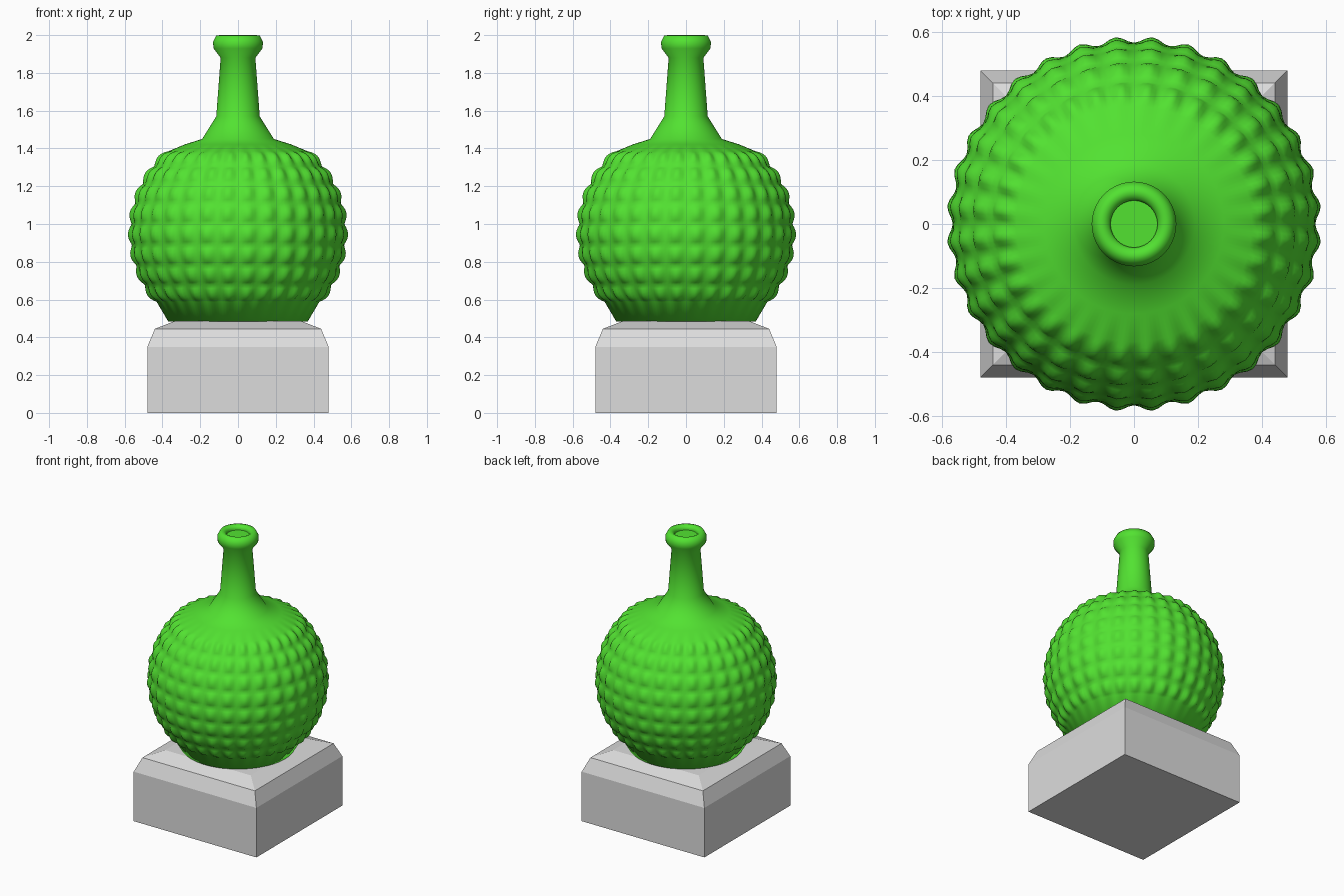
import bpy, bmesh, math

if "Cube" in bpy.data.objects:
    bpy.data.objects.remove(bpy.data.objects["Cube"])


def material(name, rgb):
    m = bpy.data.materials.new(name)
    m.diffuse_color = (*rgb, 1)
    m.use_nodes = True
    m.node_tree.nodes["Principled BSDF"].inputs["Base Color"].default_value = m.diffuse_color
    return m


def lathe(name, rings, n, mat, start=0.0):
    """Join rings of (radius function of angle, z function of angle), capped at both ends."""
    bm = bmesh.new()
    loops = []
    for ring in rings:
        loop = []
        for i in range(n):
            a = start + 2 * math.pi * i / n
            r, z = ring(a)
            loop.append(bm.verts.new((r * math.cos(a), r * math.sin(a), z)))
        loops.append(loop)
    for lo, hi in zip(loops, loops[1:]):
        for i in range(n):
            j = (i + 1) % n
            bm.faces.new((lo[i], lo[j], hi[j], hi[i]))
    bm.faces.new(loops[0][::-1])
    bm.faces.new(loops[-1])
    me = bpy.data.meshes.new(name)
    bm.to_mesh(me)
    bm.free()
    me.materials.append(mat)
    ob = bpy.data.objects.new(name, me)
    bpy.context.collection.objects.link(ob)
    return ob


def plain(r, z):
    return lambda a: (r, z)


green = material("bright green", (0.085, 0.76, 0.031))
grey = material("light grey", (0.72, 0.72, 0.72))

# Square plinth with chamfered top
q = math.sqrt(2)
lathe("plinth", [plain(r * q, z) for r, z in
                 [(0.48, 0), (0.48, 0.35), (0.44, 0.445), (0.335, 0.486)]],
      4, grey, math.pi / 4)

# Studded globe: rows and columns of rounded bumps on a sphere
COLS, ROWS, STEPS = 32, 8, 6
LOW, HIGH = math.radians(-40.5), math.radians(49.5)
CENTRE, RADIUS, BUMP = 0.955, 0.566, 0.020


def studded(k):
    t = k / (ROWS * STEPS)
    phi = LOW + (HIGH - LOW) * t
    row = abs(math.sin(math.pi * ROWS * t))

    def ring(a):
        col = (1 - math.cos(COLS * a)) / 2
        r = RADIUS + BUMP * row * col
        return r * math.cos(phi), CENTRE + r * math.sin(phi)
    return ring


# Vase: foot, globe, shoulder, neck and rolled lip
rings = [plain(0.37, 0.485)]
rings += [studded(k) for k in range(ROWS * STEPS + 1)]
rings += [plain(r, z) for r, z in
          [(0.28, 1.422), (0.19, 1.45), (0.115, 1.57), (0.092, 1.88),
           (0.13, 1.93), (0.132, 1.965), (0.115, 1.997), (0.095, 2.0),
           (0.08, 1.992), (0.073, 1.98), (0.073, 1.97)]]
vase = lathe("vase", rings, COLS * STEPS, green)
bpy.context.view_layer.objects.active = vase
vase.select_set(True)
bpy.ops.object.shade_smooth_by_angle(angle=math.radians(60))
